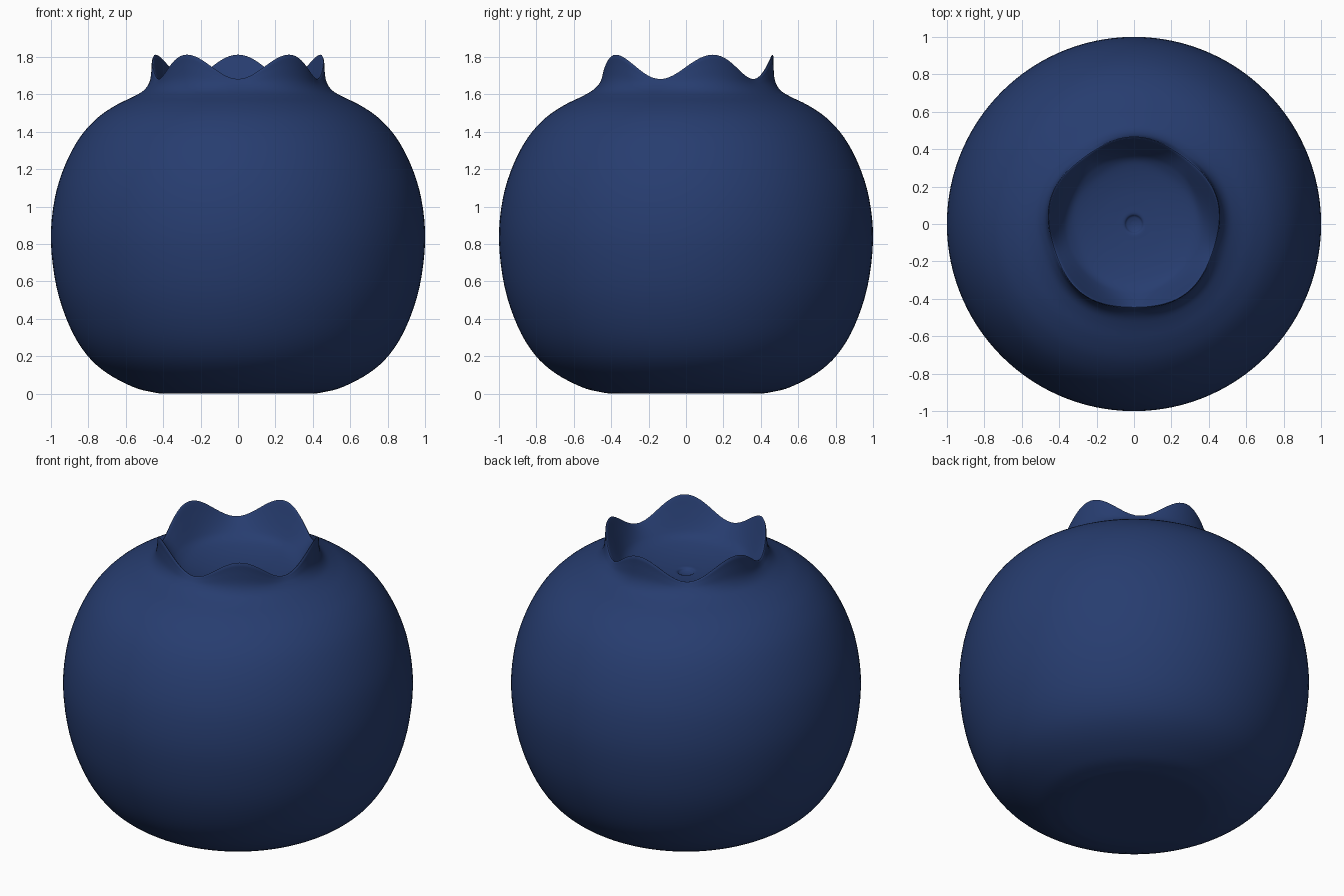
import bpy, bmesh, math
from mathutils import Vector

cube = bpy.data.objects.get("Cube")
if cube:
    bpy.data.objects.remove(cube, do_unlink=True)

SEGMENTS = 120
PETALS = 5
WAVE_HEIGHT = 0.065
WAVE_FLARE = 0.009


def smooth_path(points, steps):
    """Catmull-Rom curve through the points."""
    pts = [Vector(p) for p in points]
    pts = [2 * pts[0] - pts[1]] + pts + [2 * pts[-1] - pts[-2]]
    path = []
    for a, b, c, d in zip(pts, pts[1:], pts[2:], pts[3:]):
        for i in range(steps):
            t = i / steps
            path.append(0.5 * (2 * b + (c - a) * t + (2 * a - 5 * b + 4 * c - d) * t ** 2
                               + (3 * b - a - 3 * c + d) * t ** 3))
    return path + [pts[-2]]


def add_ring(bm, radius, height, weight):
    """One ring of the skin; weight sets how strongly it follows the petals."""
    ring = []
    for i in range(SEGMENTS):
        angle = math.tau * i / SEGMENTS
        wave = weight * math.cos(PETALS * (angle - math.pi / 2))
        r = radius + WAVE_FLARE * wave
        z = max(0, height + WAVE_HEIGHT * wave)
        ring.append(bm.verts.new((r * math.cos(angle), r * math.sin(angle), z)))
    return ring


# Profile from base to crown lip: radius, height, petal weight
outside = [
    (0.15, 0, 0), (0.38, 0, 0), (0.46, 0.009, 0), (0.56, 0.036, 0), (0.7, 0.11, 0),
    (0.81, 0.21, 0), (0.9, 0.36, 0), (0.97, 0.57, 0), (1, 0.82, 0),
    (0.98, 1.04, 0), (0.925, 1.22, 0), (0.845, 1.37, 0), (0.75, 1.475, 0),
    (0.65, 1.543, 0), (0.56, 1.587, 0), (0.505, 1.62, 0.03),
    (0.474, 1.66, 0.2), (0.463, 1.705, 0.6), (0.459, 1.74, 0.95),
]
# Profile from crown lip down to the dimple in the floor
inside = [
    (0.454, 1.747, 1), (0.446, 1.74, 0.95), (0.42, 1.695, 0.6), (0.385, 1.64, 0.2),
    (0.352, 1.603, 0), (0.3, 1.578, 0), (0.2, 1.556, 0), (0.1, 1.545, 0),
    (0.055, 1.542, 0), (0.04, 1.53, 0), (0.015, 1.523, 0),
]

# Berry: body, wavy crown and hollow as one continuous skin
bm = bmesh.new()
rings = [add_ring(bm, *p) for p in smooth_path(outside, 4) + smooth_path(inside, 4)]
for low, high in zip(rings, rings[1:]):
    for i in range(SEGMENTS):
        j = (i + 1) % SEGMENTS
        bm.faces.new((low[i], low[j], high[j], high[i]))
bm.faces.new(rings[0][::-1])
bm.faces.new(rings[-1])
bmesh.ops.recalc_face_normals(bm, faces=bm.faces)

mesh = bpy.data.meshes.new("berry")
bm.to_mesh(mesh)
bm.free()
berry = bpy.data.objects.new("berry", mesh)
bpy.context.collection.objects.link(berry)

# Deep blue skin
colour = (0.02, 0.046, 0.16, 1)
skin = bpy.data.materials.new("deep blue skin")
skin.use_nodes = True
skin.diffuse_color = colour
skin.node_tree.nodes["Principled BSDF"].inputs["Base Color"].default_value = colour
mesh.materials.append(skin)

bpy.ops.object.select_all(action="DESELECT")
berry.select_set(True)
bpy.context.view_layer.objects.active = berry
bpy.ops.object.shade_smooth_by_angle(angle=math.radians(50))
